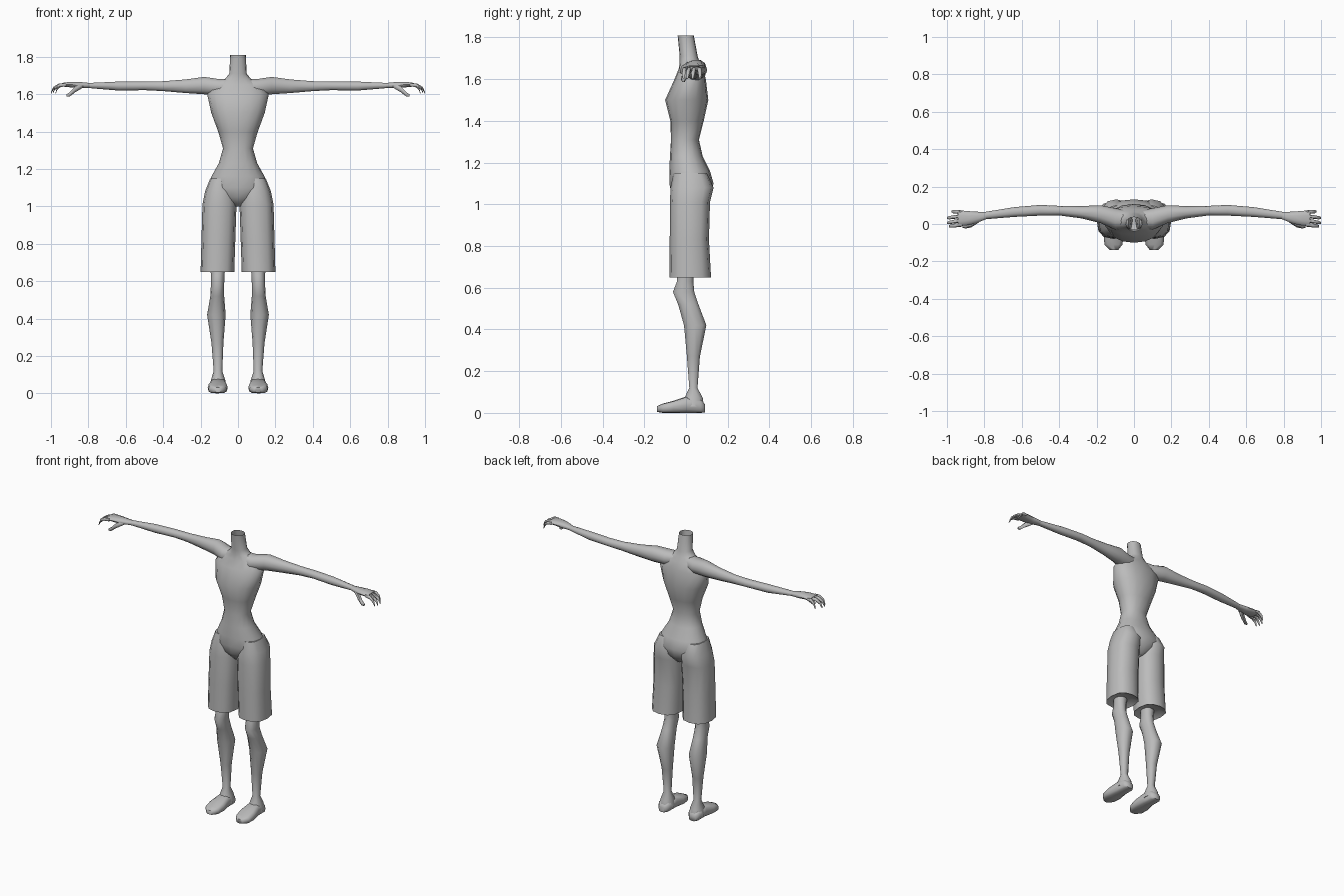
import bpy
import bmesh
import math

# Remove the default cube only
default_cube = bpy.data.objects.get("Cube")
if default_cube:
    bpy.data.objects.remove(default_cube, do_unlink=True)

# One plain grey for the whole figure
grey = bpy.data.materials.new("plain grey")
grey.use_nodes = True
colour = (0.5, 0.5, 0.5, 1)
grey.diffuse_color = colour
grey.node_tree.nodes["Principled BSDF"].inputs["Base Color"].default_value = colour


def rounded(angle, power):
    """Point on a unit superellipse."""
    c, s = math.cos(angle), math.sin(angle)
    return (math.copysign(abs(c) ** power, c), math.copysign(abs(s) ** power, s))


def loft(name, axis, rings, sides=12, power=0.9, cap_start=True, cap_end=True, mirror=True):
    """Skin rings of (position, low a, high a, low b, high b) along an axis."""
    place = {
        "x": lambda p, a, b: (p, a, b),
        "y": lambda p, a, b: (a, p, b),
        "z": lambda p, a, b: (a, b, p),
    }[axis]
    bm = bmesh.new()
    loops = []
    for position, a_low, a_high, b_low, b_high in rings:
        loop = []
        for i in range(sides):
            u, v = rounded(math.tau * i / sides, power)
            a = (a_low + a_high) / 2 + u * (a_high - a_low) / 2
            b = (b_low + b_high) / 2 + v * (b_high - b_low) / 2
            loop.append(bm.verts.new(place(position, a, b)))
        loops.append(loop)
    for lower, upper in zip(loops, loops[1:]):
        for i in range(sides):
            j = (i + 1) % sides
            bm.faces.new((lower[i], lower[j], upper[j], upper[i]))
    if cap_start:
        bm.faces.new(loops[0])
    if cap_end:
        bm.faces.new(loops[-1])
    bmesh.ops.recalc_face_normals(bm, faces=bm.faces)
    mesh = bpy.data.meshes.new(name)
    bm.to_mesh(mesh)
    bm.free()
    mesh.materials.append(grey)
    obj = bpy.data.objects.new(name, mesh)
    bpy.context.collection.objects.link(obj)
    if mirror:
        obj.modifiers.new("Mirror", "MIRROR").use_mirror_merge = False
    bpy.ops.object.select_all(action="DESELECT")
    obj.select_set(True)
    bpy.context.view_layer.objects.active = obj
    bpy.ops.object.shade_smooth_by_angle(angle=math.radians(60))
    return obj


def centred(position, half_width, front, back):
    """Ring that is symmetric about the middle of the body."""
    return (position, -half_width, half_width, front, back)


# Torso from crotch to open neck
loft("torso", "z", [
    centred(1.0, .02, -.03, .08),
    centred(1.05, .11, -.07, .12),
    centred(1.1, .162, -.08, .132),
    centred(1.16, .142, -.08, .115),
    centred(1.23, .103, -.077, .08),
    centred(1.31, .08, -.072, .062),
    centred(1.4, .106, -.075, .085),
    centred(1.5, .143, -.1, .107),
    centred(1.6, .165, -.055, .095),
    centred(1.65, .125, -.035, .08),
    centred(1.68, .07, -.03, .065),
    centred(1.71, .046, -.03, .056),
    centred(1.81, .042, -.04, .037),
], sides=16, cap_end=False, mirror=False)

# Wide shorts legs, with the hem turned inwards
loft("shorts_leg", "z", [
    (1.15, .04, .148, -.06, .1),
    (1.08, .015, .176, -.074, .132),
    (1.01, .008, .19, -.077, .115),
    (.83, .014, .195, -.078, .11),
    (.65, .02, .2, -.08, .12),
    (.67, .05, .17, -.05, .08),
], power=.8)

# Lower legs with knee and calf
loft("lower_leg", "z", [
    (.72, .065, .15, -.04, .045),
    (.63, .072, .145, -.045, .037),
    (.58, .074, .145, -.065, .042),
    (.52, .074, .148, -.04, .062),
    (.42, .066, .165, -.012, .1),
    (.27, .078, .142, .003, .068),
    (.12, .084, .13, .015, .056),
    (.07, .068, .145, -.01, .083),
    (.03, .062, .152, -.02, .088),
], sides=10)

# Shoes, flat underneath
loft("shoe", "y", [
    (.092, .085, .132, .002, .04),
    (.07, .067, .148, 0, .065),
    (0, .064, .15, 0, .078),
    (-.06, .055, .162, 0, .058),
    (-.11, .062, .158, 0, .045),
    (-.14, .085, .128, .005, .032),
], power=.65)

# Arms from inside the shoulder to the wrist
loft("arm", "x", [
    (.03, -.02, .07, 1.6, 1.685),
    (.1, -.03, .085, 1.59, 1.682),
    (.18, .005, .1, 1.597, 1.694),
    (.28, .03, .096, 1.604, 1.68),
    (.4, .046, .097, 1.615, 1.67),
    (.5, .045, .102, 1.62, 1.668),
    (.64, .038, .09, 1.618, 1.668),
    (.8, .025, .064, 1.632, 1.66),
], sides=10, cap_start=False)

# Palm
loft("palm", "x", [
    (.79, .026, .064, 1.632, 1.66),
    (.85, .002, .066, 1.63, 1.666),
    (.9, -.008, .07, 1.636, 1.666),
    (.94, -.012, .074, 1.64, 1.66),
], sides=10)

# Curled fingers, thumb side first
fingers = {
    "index_finger": (-.004, -.012, .99),
    "middle_finger": (.02, .006, 1.0),
    "ring_finger": (.043, .032, 1.0),
    "little_finger": (.063, .067, .975),
}
for name, (root, end, tip) in fingers.items():
    rings = []
    for t, height, thick in ((0, 1.65, .01), (.5, 1.647, .01), (.85, 1.63, .009), (1, 1.606, .005)):
        x = .92 + (tip - .92) * t
        y = root + (end - root) * t
        rings.append((x, y - thick, y + thick, height - thick, height + thick))
    loft(name, "x", rings, sides=6)

# Thumb hanging below the palm
loft("thumb", "x", [
    (.83, .008, .04, 1.632, 1.655),
    (.87, -.018, .015, 1.608, 1.645),
    (.9, -.024, 0, 1.585, 1.612),
    (.917, -.02, -.008, 1.585, 1.6),
], sides=6)
